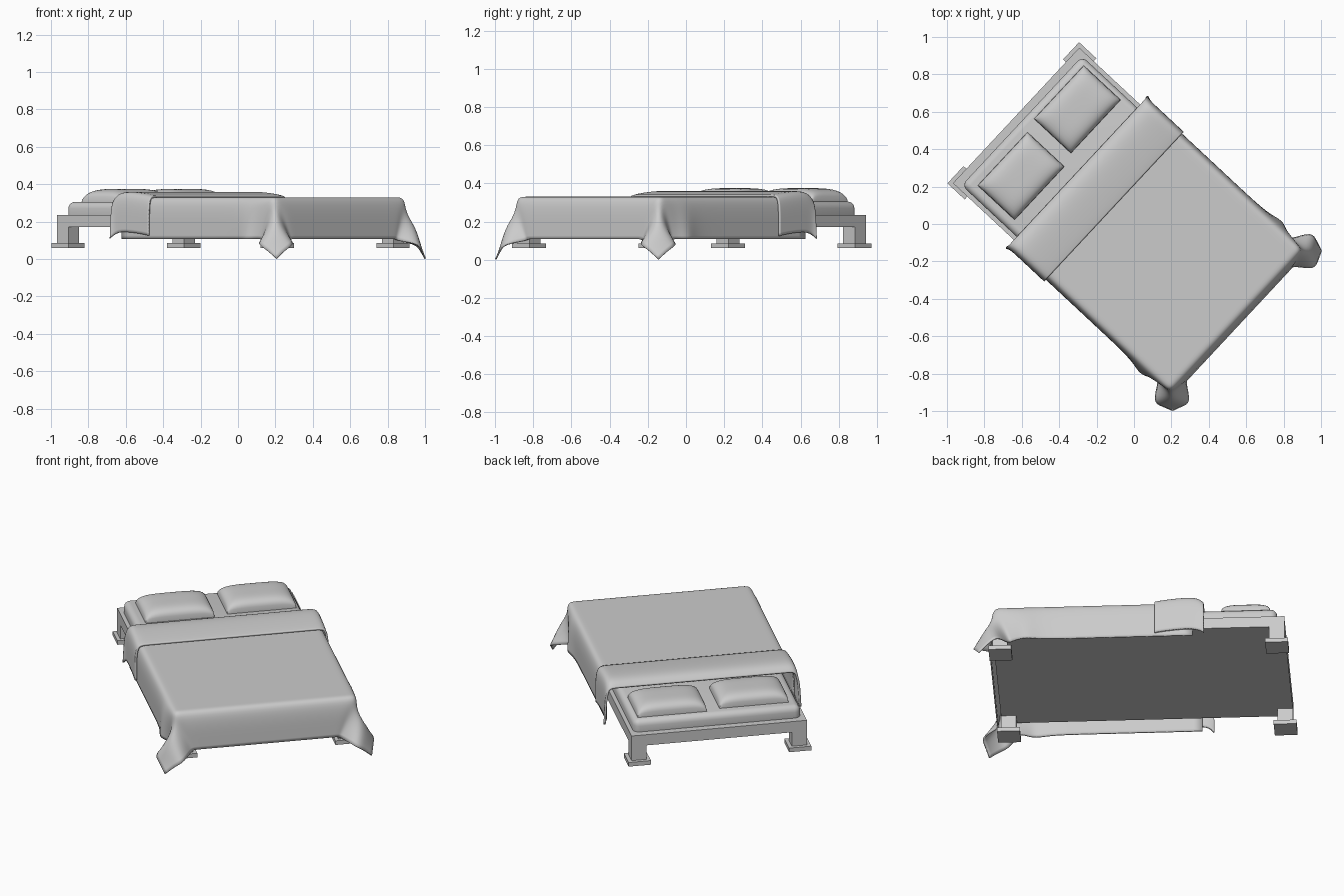
import bpy, bmesh, math

if "Cube" in bpy.data.objects:
    bpy.data.objects.remove(bpy.data.objects["Cube"])

ORIGIN, ANGLE = (-0.04, 0.03, 0), math.radians(-43)


def finish(name, bm, smooth=False):
    """Turn a bmesh into an object placed in the bed's turned frame."""
    bmesh.ops.recalc_face_normals(bm, faces=bm.faces)
    me = bpy.data.meshes.new(name)
    bm.to_mesh(me)
    bm.free()
    ob = bpy.data.objects.new(name, me)
    bpy.context.collection.objects.link(ob)
    ob.location = ORIGIN
    ob.rotation_euler.z = ANGLE
    if smooth:
        for p in me.polygons:
            p.use_smooth = True
    return ob


def box(name, u, v, z, bevel=0.0):
    """Box between (min, max) pairs, optionally with rounded edges."""
    bm = bmesh.new()
    bmesh.ops.create_cube(bm, size=1)
    for p in bm.verts:
        for i, r in enumerate((u, v, z)):
            p.co[i] = r[0] if p.co[i] < 0 else r[1]
    if bevel:
        bmesh.ops.bevel(bm, geom=bm.edges[:], offset=bevel, segments=4,
                        profile=0.5, affect='EDGES')
    return finish(name, bm, bevel > 0)


def sheet(ss, ts, fn):
    """Grid of quads through fn(s, t)."""
    bm = bmesh.new()
    g = [[bm.verts.new(fn(s, t)) for t in ts] for s in ss]
    for i in range(len(ss) - 1):
        for j in range(len(ts) - 1):
            bm.faces.new((g[i][j], g[i + 1][j], g[i + 1][j + 1], g[i][j + 1]))
    # normals up, so that the thickness grows inward
    bm.normal_update()
    return bm


def cloth(name, bm, thick):
    ob = finish(name, bm, True)
    top = max(ob.data.polygons, key=lambda p: p.center.z)
    if top.normal.z < 0:
        ob.data.flip_normals()
    m = ob.modifiers.new("mirror", 'MIRROR')
    m.use_axis = (False, True, False)
    s = ob.modifiers.new("smooth", 'SUBSURF')
    s.levels = s.render_levels = 2
    s.boundary_smooth = 'PRESERVE_CORNERS'
    t = ob.modifiers.new("thickness", 'SOLIDIFY')
    t.thickness, t.offset = thick, -1
    return ob


# Frame, legs and foot pads
box("bed_frame", (-0.807, 0.807), (-0.495, 0.495), (0.17, 0.235))
for su, end in ((-1, "head"), (1, "foot")):
    for sv, side in ((-1, "left"), (1, "right")):
        for part, h, z in (("leg", 0.042, (0.085, 0.172)), ("pad", 0.063, (0.06, 0.085))):
            cu, cv = su * 0.765, sv * 0.453
            box(f"{end}_{side}_{part}", (cu - h, cu + h), (cv - h, cv + h), z)

# Mattress
box("mattress", (-0.765, 0.765), (-0.472, 0.472), (0.19, 0.305), 0.035)


# Pillows: flat-bottomed cushions with a domed top
def pillow(name, cu, cv, turn):
    n = 20
    c, s = math.cos(turn), math.sin(turn)
    ks = [math.sin(math.pi / 2 * (2 * i / n - 1)) for i in range(n + 1)]

    def fn(a, b):
        x, y = a * 0.135, b * 0.195
        z = 0.305 + 0.07 * (max(0, (1 - a ** 4) * (1 - b ** 4))) ** 0.3
        return cu + x * c - y * s, cv + x * s + y * c, z
    bm = sheet(ks, ks, fn)
    rim = [e for e in bm.edges if e.is_boundary]
    r = bmesh.ops.extrude_edge_only(bm, edges=rim)
    low = [v for v in r['geom'] if isinstance(v, bmesh.types.BMVert)]
    for v in low:
        v.co.z -= 0.015
    bmesh.ops.holes_fill(bm, edges=[e for e in bm.edges if e.is_boundary], sides=0)
    return finish(name, bm, True)


pillow("left_pillow", -0.567, -0.219, 0.0)
pillow("right_pillow", -0.59, 0.247, 0.0)

# Blanket: a flat rectangle draped over the foot end and both sides
EU, EV, TOP = 0.805, 0.522, 0.33
DROPS = [0.08, 0.15, 0.222]
FLARE = [(0, 0.02, -0.10), (20, 0.115, -0.035), (45, 0.055, 0.045),
         (70, -0.03, 0.10), (90, -0.09, -0.01)]


def flare(phi):
    for (p, a, b), (q, c, d) in zip(FLARE, FLARE[1:]):
        if phi <= q:
            f = (phi - p) / (q - p)
            return a + f * (c - a), b + f * (d - b)
    return FLARE[-1][1:]


def drape(s, t):
    du, dv = max(0, s - EU), max(0, -t - EV)
    if du > 1e-6 and dv > 1e-6 or (s >= EU - 1e-6 and -t >= EV - 1e-6):
        r = math.hypot(du, dv)               # corner flap
        fu, fv = flare(math.degrees(math.atan2(dv, du))) if r else (0, 0)
        k = r / 0.222
        return EU + fu * k, -(EV + fv * k), TOP - r * 1.04
    if dv:                                   # side
        f = dv / 0.222
        k = max(0, (s - 0.55) / 0.255) ** 2
        bulge = 0.03 * f * max(0, 1 - abs(s - 0.63) / 0.1)
        return s - 0.09 * k * f, -(EV + 0.012 + bulge - 0.02 * k * f), TOP - dv
    if du:                                   # foot end
        f = du / 0.222
        k = max(0, (-t - 0.25) / 0.27) ** 2
        return EU + 0.012 + 0.012 * f, t + 0.10 * k * f, TOP - du
    return s, t, TOP


ss = [-0.3, -0.1, 0.1, 0.3, 0.45, 0.55, 0.63, 0.7, 0.76, EU] + [EU + d for d in DROPS]
ts = [-EV - d for d in reversed(DROPS)] + [-EV, -0.475, -0.4, -0.3, -0.15, 0]
cloth("blanket", sheet(ss, ts, drape), 0.008)

# Turned-back band of the blanket
CREST = {-0.362: 0.325, -0.34: 0.35, -0.29: 0.362, -0.2: 0.356, -0.12: 0.346, -0.092: 0.34}


def band(s, t):
    top = CREST[s]
    d = max(0, -t - 0.535)
    if not d:
        return s, t, top
    out = 0.012 + (0.012 * d / 0.215 if s < -0.35 else 0)
    return s, -(0.535 + out), top - d


ts = [-0.535 - d for d in (0.215, 0.15, 0.07, 0)] + [-0.48, -0.35, -0.15, 0]
cloth("blanket_fold", sheet(list(CREST), ts, band), 0.012)

# Crisp creases on the rounded solids
bpy.ops.object.select_all(action='DESELECT')
for ob in bpy.data.objects:
    if "pillow" in ob.name or ob.name == "mattress":
        ob.select_set(True)
        bpy.context.view_layer.objects.active = ob
bpy.ops.object.shade_smooth_by_angle(angle=math.radians(40))
